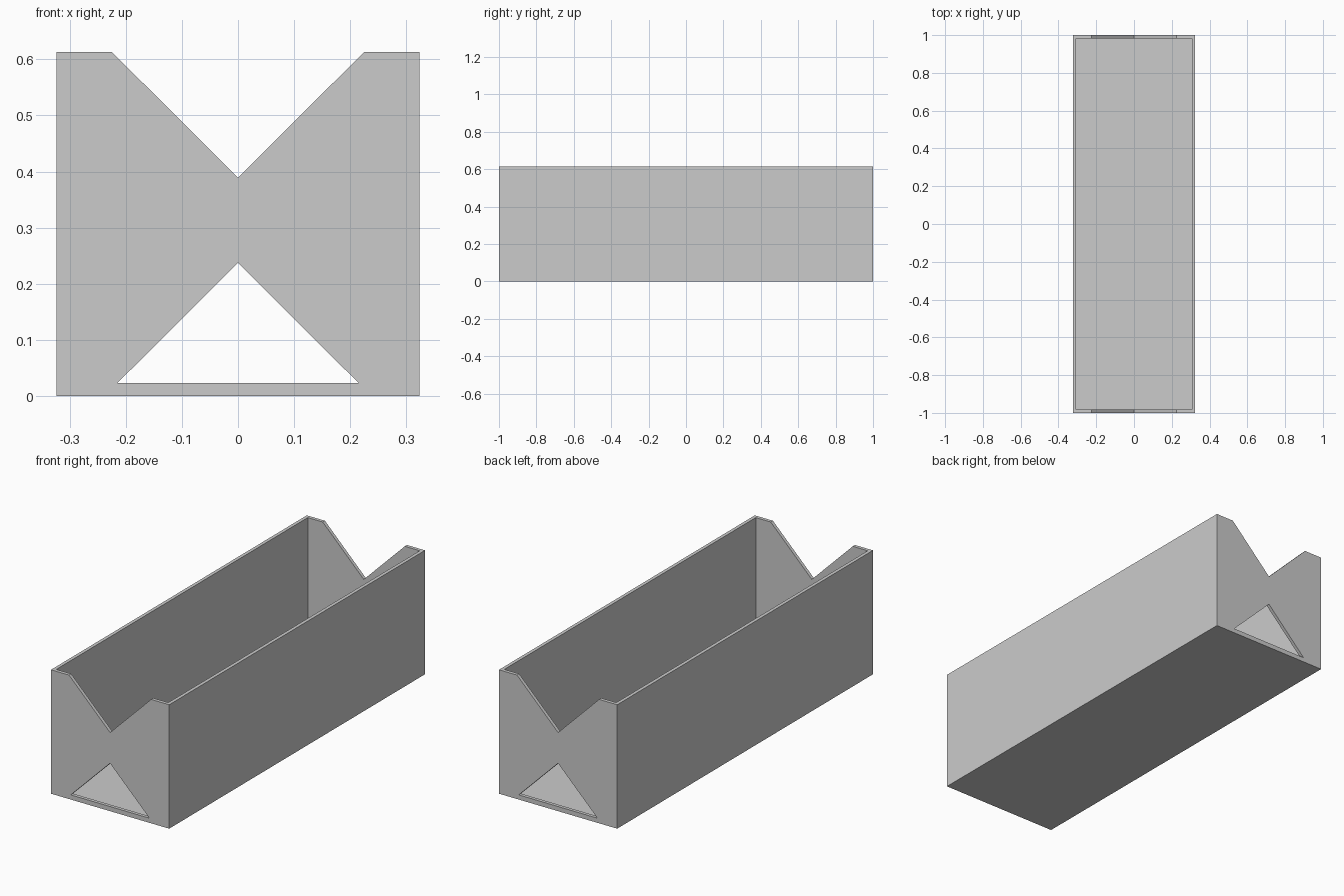
import bpy
import bmesh

if "Cube" in bpy.data.objects:
    bpy.data.objects.remove(bpy.data.objects["Cube"], do_unlink=True)

HALF_W, HALF_L, HEIGHT = 0.3235, 1.0, 0.613
WALL, FLOOR = 0.017, 0.018

grey = bpy.data.materials.new("plain_grey")
grey.use_nodes = True
colour = (0.6, 0.6, 0.6, 1)
grey.diffuse_color = colour
grey.node_tree.nodes["Principled BSDF"].inputs["Base Color"].default_value = colour


def prism(name, profile, half_length):
    """Extrude an x-z outline along y, centred on y = 0."""
    bm = bmesh.new()
    face = bm.faces.new([bm.verts.new((x, -half_length, z)) for x, z in profile])
    grown = bmesh.ops.extrude_face_region(bm, geom=[face])["geom"]
    moved = [v for v in grown if isinstance(v, bmesh.types.BMVert)]
    bmesh.ops.translate(bm, verts=moved, vec=(0, 2 * half_length, 0))
    bmesh.ops.recalc_face_normals(bm, faces=bm.faces)
    mesh = bpy.data.meshes.new(name)
    bm.to_mesh(mesh)
    bm.free()
    mesh.materials.append(grey)
    obj = bpy.data.objects.new(name, mesh)
    bpy.context.collection.objects.link(obj)
    return obj


def rectangle(half_width, low, high):
    return [(-half_width, low), (half_width, low), (half_width, high), (-half_width, high)]


# Long open trough
trough = prism("trough", rectangle(HALF_W, 0, HEIGHT), HALF_L)

# Inner cavity, V notches in the end walls, triangular end windows
notch_top = 0.225 + 0.1
cutters = [
    prism("cavity_cutter", rectangle(HALF_W - WALL, FLOOR, HEIGHT + 0.1), HALF_L - WALL),
    prism("notch_cutter", [(0, 0.389), (notch_top, HEIGHT + 0.1), (-notch_top, HEIGHT + 0.1)], HALF_L + 0.1),
    prism("window_cutter", [(-0.215, 0.023), (0.215, 0.023), (0, 0.237)], HALF_L + 0.1),
]

bpy.context.view_layer.objects.active = trough
for cutter in cutters:
    cutter.hide_render = True
    cut = trough.modifiers.new(cutter.name, "BOOLEAN")
    cut.operation = "DIFFERENCE"
    cut.solver = "EXACT"
    cut.object = cutter
    bpy.ops.object.modifier_apply(modifier=cut.name)
    bpy.data.objects.remove(cutter, do_unlink=True)
